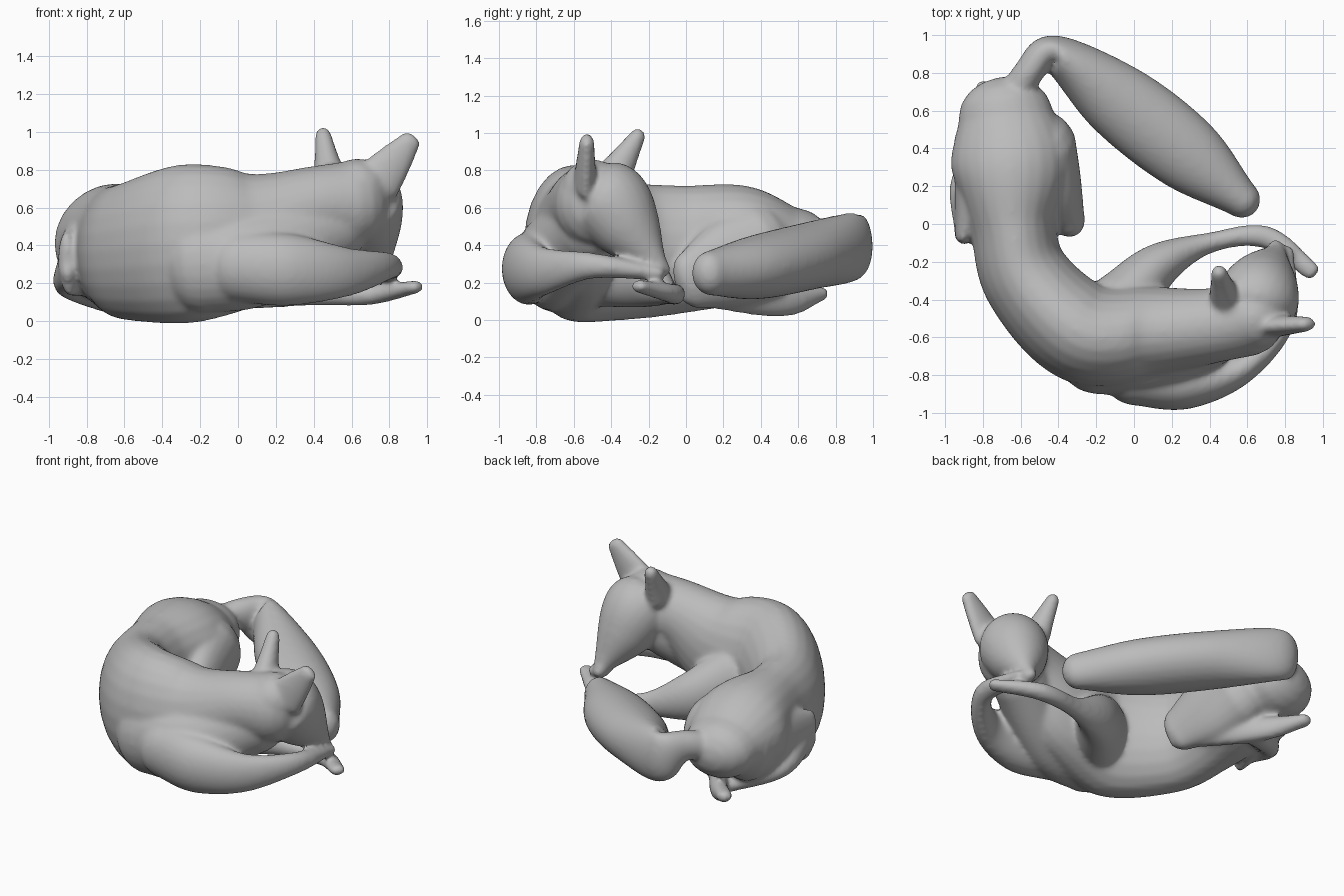
import bpy, bmesh, math
from mathutils import Vector

cube = bpy.data.objects.get("Cube")
if cube:
    bpy.data.objects.remove(cube)

grey = (.5, .5, .5, 1)
material = bpy.data.materials.new("plain grey")
material.use_nodes = True
material.diffuse_color = grey
material.node_tree.nodes["Principled BSDF"].inputs["Base Color"].default_value = grey

bm = bmesh.new()


def joint(x, y, z):
    return Vector((x, y, z))


def along(values, t):
    """Smooth curve through evenly spaced numbers or points, t from start to end."""
    first, last = 2 * values[0] - values[1], 2 * values[-1] - values[-2]
    padded = [first, *values, last]
    place = t * (len(values) - 1)
    index = min(int(place), len(values) - 2)
    t = place - index
    before, start, end, after = padded[index:index + 4]
    bend = 2 * before - 5 * start + 4 * end - after
    twist = 3 * start - before - 3 * end + after
    return start + (end - before) * (t / 2) + bend * (t * t / 2) + twist * (t ** 3 / 2)


def limb(path, width, height=None, sides=24):
    """Round-ended oval tube along the path, swelling by the width and height profiles."""
    height = height or width
    steps = 10 * (len(path) - 1)
    dome = [math.radians(angle) for angle in range(-85, 0, 20)]
    rings = []
    for step in range(steps + 1):
        t = step / steps
        centre = along(path, t)
        wide, tall = along(width, t), along(height, t)
        ahead = along(path, min(t + .02, 1)) - along(path, max(t - .02, 0))
        ahead.normalize()
        side = ahead.cross(Vector((0, 0, 1))).normalized()
        up = side.cross(ahead)
        slices = [0]
        if step == 0:
            slices = dome + slices
        if step == steps:
            slices = slices + [-angle for angle in reversed(dome)]
        for angle in slices:
            middle = centre + ahead * math.sin(angle) * min(wide, tall)
            shrink = math.cos(angle)
            ring = []
            for corner in range(sides):
                turn = math.tau * corner / sides
                across = side * wide * math.cos(turn) + up * tall * math.sin(turn)
                ring.append(bm.verts.new(middle + across * shrink))
            rings.append(ring)
    for lower, upper in zip(rings, rings[1:]):
        for corner in range(sides):
            bm.faces.new((lower[corner - 1], lower[corner], upper[corner], upper[corner - 1]))
    bm.faces.new(rings[0])
    bm.faces.new(rings[-1])


# curled torso and neck
rump = joint(-.68, .58, .4)
hip = joint(-.65, .32, .41)
waist = joint(-.64, 0, .38)
flank = joint(-.56, -.3, .37)
ribs = joint(-.26, -.58, .41)
chest = joint(.1, -.57, .46)
neck = joint(.4, -.54, .6)
nape = joint(.6, -.5, .62)
limb(path=[rump, hip, waist, flank, ribs, chest, neck, nape],
     width=[.25, .32, .23, .24, .27, .24, .2, .2],
     height=[.2, .31, .34, .37, .42, .35, .22, .23])

# deep breast and throat below the neck
keel = joint(-.2, -.7, .3)
breast = joint(.1, -.7, .33)
throat = joint(.5, -.52, .5)
limb(path=[keel, breast, throat], width=[.2, .2, .18], height=[.26, .25, .2])

# head and muzzle
crown = joint(.63, -.5, .69)
brow = joint(.65, -.41, .63)
cheek = joint(.69, -.3, .48)
muzzle = joint(.74, -.18, .33)
nose = joint(.75, -.12, .27)
limb(path=[crown, brow, cheek, muzzle, nose], width=[.17, .22, .18, .08, .04])

# ears
limb(path=[joint(.48, -.38, .78), joint(.45, -.26, .98)],
     width=[.08, .06, .045], height=[.1, .07, .045])
limb(path=[joint(.74, -.54, .74), joint(.91, -.53, .95)],
     width=[.06, .05, .04], height=[.13, .1, .06])

# outer front leg, folded beneath the chin
shoulder = joint(0, -.8, .29)
elbow = joint(.28, -.84, .27)
forearm = joint(.58, -.76, .26)
wrist = joint(.8, -.5, .29)
paw = joint(.78, -.15, .25)
limb(path=[shoulder, elbow, forearm, wrist, paw],
     width=[.16, .14, .08, .06, .07], height=[.19, .19, .13, .07, .04])

# inner front leg
shoulder = joint(-.06, -.42, .3)
elbow = joint(.13, -.22, .22)
forearm = joint(.4, -.1, .15)
wrist = joint(.7, -.07, .14)
paw = joint(.94, -.25, .18)
limb(path=[shoulder, elbow, forearm, wrist, paw],
     width=[.18, .12, .055, .06, .05], height=[.24, .16, .07, .055, .035])

# inner hind thigh, shin and paw
thigh = joint(-.5, .4, .37)
knee = joint(-.35, .03, .21)
hock = joint(-.6, .5, .1)
paw = joint(-.8, .72, .14)
limb(path=[thigh, knee], width=[.2, .15, .09], height=[.26, .24, .16])
limb(path=[knee, hock, paw], width=[.07, .05], height=[.13, .04])

# outer hind thigh, shin and paw
thigh = joint(-.76, .4, .38)
knee = joint(-.9, -.05, .3)
hock = joint(-.9, .25, .18)
paw = joint(-.62, .45, .07)
limb(path=[thigh, knee], width=[.2, .05], height=[.25, .17])
limb(path=[knee, hock, paw], width=[.05, .06, .07], height=[.1, .06, .05])

# bushy tail
bend = joint(-.56, .8, .46)
turn = joint(-.42, .9, .4)
middle = joint(-.08, .65, .34)
brush = joint(.28, .37, .28)
tip = joint(.57, .13, .25)
limb(path=[rump, bend, turn, middle, brush, tip],
     width=[.1, .08, .1, .2, .2, .1], height=[.1, .1, .18, .18, .17, .12])

bmesh.ops.recalc_face_normals(bm, faces=bm.faces)
mesh = bpy.data.meshes.new("curled_animal")
bm.to_mesh(mesh)
bm.free()
mesh.materials.append(material)
animal = bpy.data.objects.new("curled_animal", mesh)
bpy.context.collection.objects.link(animal)

# fuse the limbs and soften the joins
fuse = animal.modifiers.new("fuse", "REMESH")
fuse.mode = "VOXEL"
fuse.voxel_size = .015
fuse.use_smooth_shade = True
soften = animal.modifiers.new("soften", "SMOOTH")
soften.factor = .5
soften.iterations = 12
